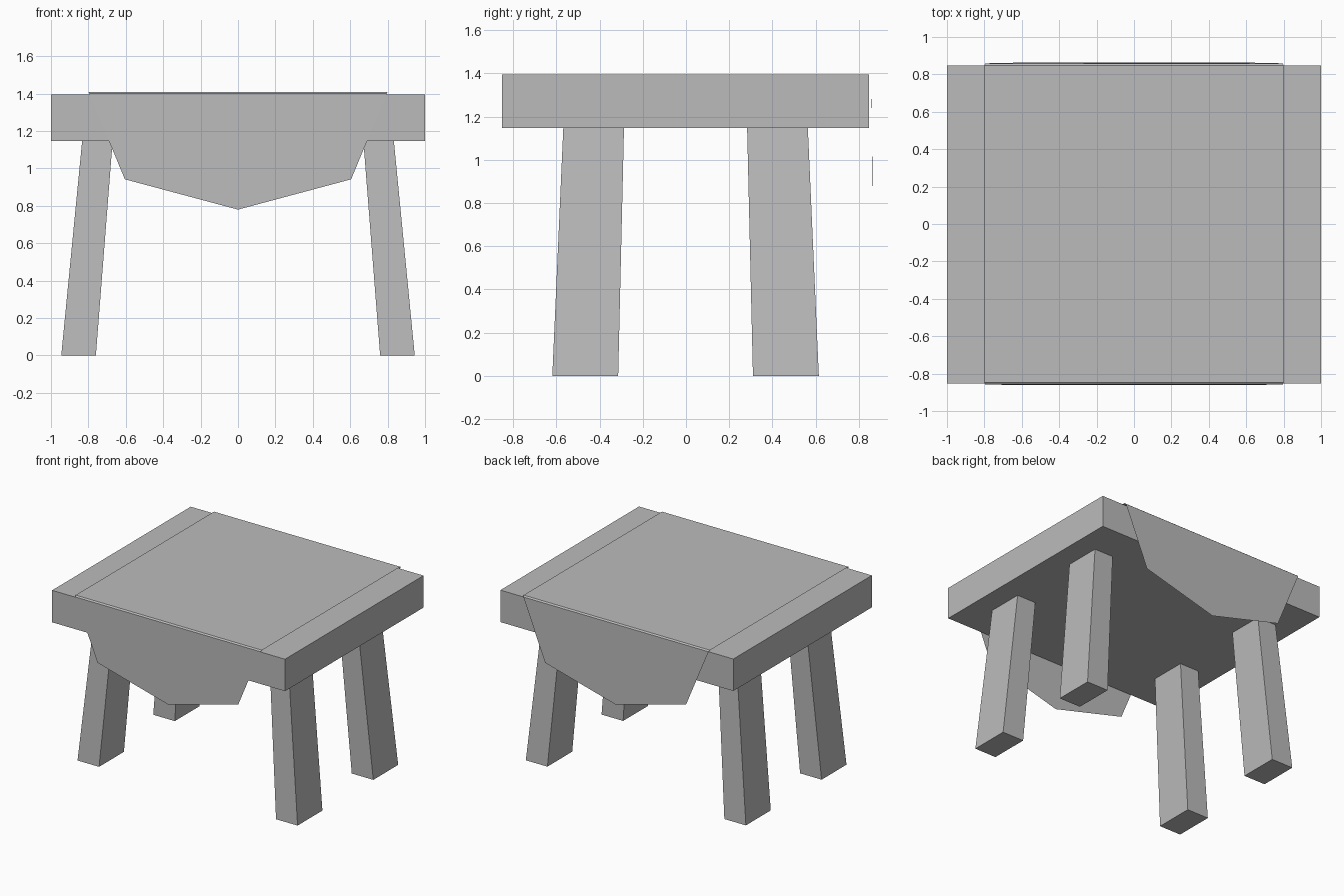
import bpy
import bmesh

cube = bpy.data.objects.get("Cube")
if cube:
    bpy.data.objects.remove(cube, do_unlink=True)

# Single plain grey
grey = bpy.data.materials.new("plain grey")
grey.use_nodes = True
colour = (0.5, 0.5, 0.5, 1)
grey.diffuse_color = colour
grey.node_tree.nodes["Principled BSDF"].inputs["Base Color"].default_value = colour

SHIFT_Y = -0.002


def finish(name, bm, recalc=True):
    if recalc:
        bmesh.ops.recalc_face_normals(bm, faces=bm.faces)
    mesh = bpy.data.meshes.new(name)
    bm.to_mesh(mesh)
    bm.free()
    mesh.materials.append(grey)
    obj = bpy.data.objects.new(name, mesh)
    bpy.context.collection.objects.link(obj)
    return obj


def block(name, bottom, top, z0, z1):
    """Six-sided block between two rectangles (x0, x1, y0, y1)."""
    bm = bmesh.new()
    rings = []
    for (x0, x1, y0, y1), z in ((bottom, z0), (top, z1)):
        corners = ((x0, y0), (x1, y0), (x1, y1), (x0, y1))
        rings.append([bm.verts.new((x, y + SHIFT_Y, z)) for x, y in corners])
    low, high = rings
    bm.faces.new(low)
    bm.faces.new(high)
    for i in range(4):
        j = (i + 1) % 4
        bm.faces.new((low[i], low[j], high[j], high[i]))
    return finish(name, bm)


# Table top slab
slab = (-1, 1, -0.85, 0.85)
block("table_top", slab, slab, 1.147, 1.395)


# Four splayed legs
def mirrored(rect, sx, sy):
    x0, x1, y0, y1 = rect
    return (*sorted((x0 * sx, x1 * sx)), *sorted((y0 * sy, y1 * sy)))


for sx, side in ((1, "left"), (-1, "right")):
    for sy, end in ((-1, "front"), (1, "back")):
        block(f"{end}_{side}_leg",
              mirrored((0.76, 0.945, 0.312, 0.617), sx, sy),
              mirrored((0.67, 0.833, 0.285, 0.566), sx, sy), 0, 1.15)

# Cloth: one thin sheet with a narrow folded edge and a pointed flap at each end
bm = bmesh.new()
edges = {}
for sy, flare in ((-1, 0.0), (1, 0.003)):
    def pair(x, y, z):
        return [bm.verts.new((s * x, sy * y, z)) for s in (-1, 1)]
    edge = pair(0.8, 0.848, 1.41)
    fold = pair(0.795, 0.859, 1.401)
    hem = pair(0.605, 0.86 + flare, 0.942)
    tip = bm.verts.new((0, sy * (0.86 + flare), 0.78))
    bm.faces.new((edge[0], edge[1], fold[1], fold[0]))
    bm.faces.new((fold[0], fold[1], hem[1], tip, hem[0]))
    edges[sy] = edge
bm.faces.new((*edges[-1], *reversed(edges[1])))
bmesh.ops.recalc_face_normals(bm, faces=bm.faces)
bm.normal_update()
bm.faces.ensure_lookup_table()
if bm.faces[-1].normal.z < 0:
    bmesh.ops.reverse_faces(bm, faces=bm.faces)
finish("cloth", bm, recalc=False)
